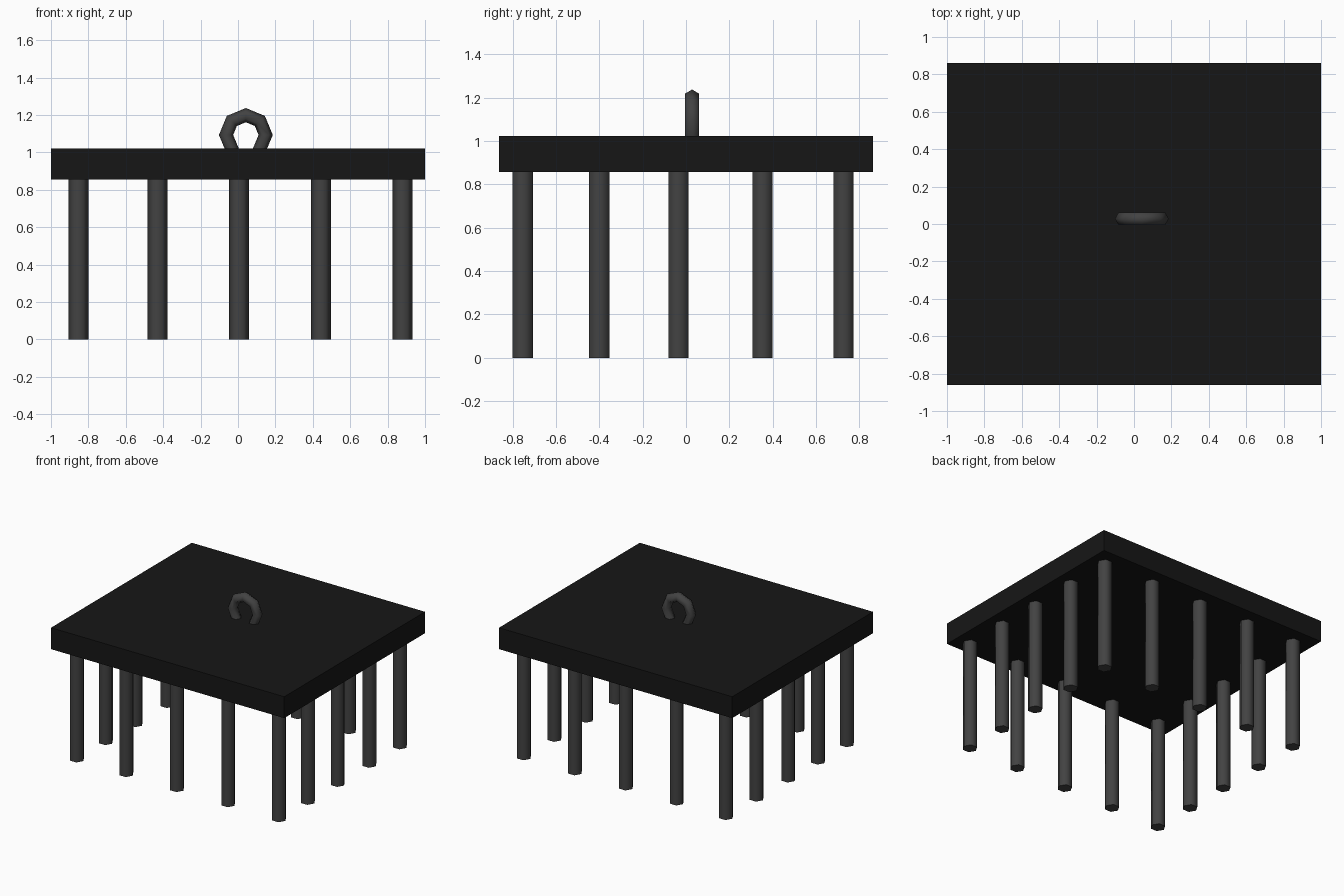
import bpy, bmesh, math
from mathutils import Vector

if "Cube" in bpy.data.objects:
    bpy.data.objects.remove(bpy.data.objects["Cube"])


def material(name, v):
    m = bpy.data.materials.new(name)
    m.diffuse_color = (v, v, v, 1)
    m.use_nodes = True
    m.node_tree.nodes["Principled BSDF"].inputs["Base Color"].default_value = m.diffuse_color
    return m


black = material("black", 0.008)
dark_grey = material("dark_grey", 0.055)


def smooth(obj):
    bpy.ops.object.select_all(action='DESELECT')
    obj.select_set(True)
    bpy.context.view_layer.objects.active = obj
    bpy.ops.object.shade_smooth_by_angle(angle=math.radians(65))


# Flat slab on top
Z_BOTTOM, Z_TOP = 0.856, 1.022
bpy.ops.mesh.primitive_cube_add(size=1, location=(0, 0, (Z_BOTTOM + Z_TOP) / 2))
slab = bpy.context.object
slab.name = "slab"
slab.scale = (2, 1.724, Z_TOP - Z_BOTTOM)
bpy.ops.object.transform_apply(location=False, rotation=False, scale=True)
slab.data.materials.append(black)

# Six-sided pegs around the perimeter of the slab
XS = (-0.853, -0.43, 0.005, 0.443, 0.88)
YS = (-0.753, -0.40, -0.035, 0.353, 0.727)
for i, x in enumerate(XS):
    for j, y in enumerate(YS):
        if i in (0, 4) or j in (0, 4):
            bpy.ops.mesh.primitive_cylinder_add(
                vertices=6, radius=0.0535, depth=Z_BOTTOM + 0.002,
                location=(x, y, (Z_BOTTOM + 0.002) / 2),
                rotation=(0, 0, math.radians(30)))
            peg = bpy.context.object
            peg.name = f"peg_{i}_{j}"
            peg.data.materials.append(dark_grey)
            smooth(peg)

# Ring handle: octagonal arc with a six-sided section, ends sunk in the slab
R, r = 0.106, 0.038
CENTER = Vector((0.042, 0.028, 1.093))
path = [((-0.067, -0.093), (-1, 0))]
for k in range(5):
    a = math.pi - k * math.pi / 4
    d = (math.cos(a), math.sin(a))
    path.append(((R * d[0], R * d[1]), d))
path.append(((0.067, -0.093), (1, 0)))

bm = bmesh.new()
rings = []
for (px, pz), (dx, dz) in path:
    ring = []
    for s in range(6):
        t = s * math.pi / 3
        c = r * math.cos(t)
        ring.append(bm.verts.new(CENTER + Vector((px + c * dx, r * math.sin(t), pz + c * dz))))
    rings.append(ring)
for a, b in zip(rings, rings[1:]):
    for s in range(6):
        bm.faces.new((a[s], a[(s + 1) % 6], b[(s + 1) % 6], b[s]))
bm.faces.new(rings[0])
bm.faces.new(rings[-1])
bmesh.ops.recalc_face_normals(bm, faces=bm.faces)
mesh = bpy.data.meshes.new("ring_handle")
bm.to_mesh(mesh)
bm.free()
handle = bpy.data.objects.new("ring_handle", mesh)
bpy.context.collection.objects.link(handle)
mesh.materials.append(dark_grey)
smooth(handle)
